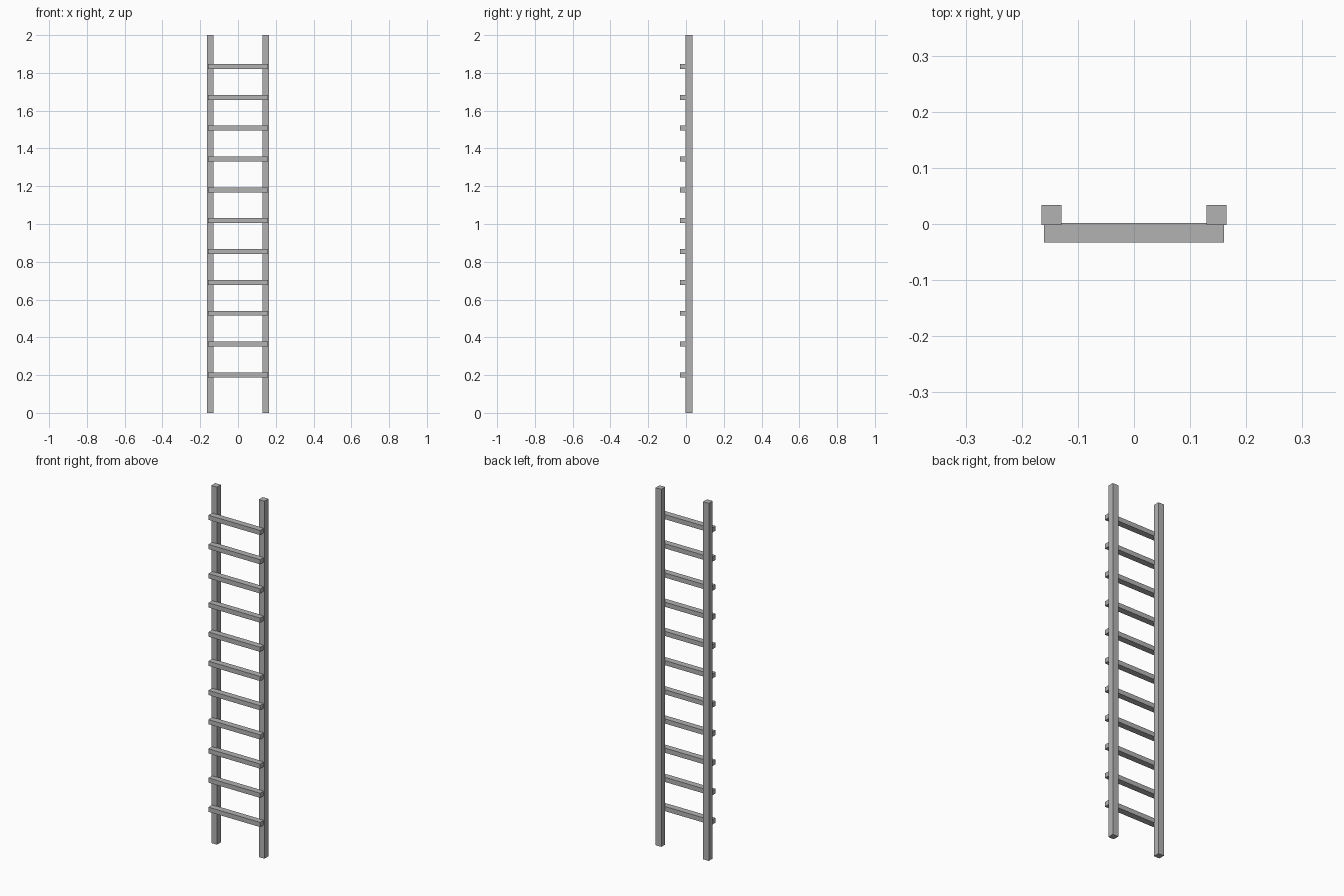
import bpy

default_cube = bpy.data.objects.get("Cube")
if default_cube:
    bpy.data.objects.remove(default_cube, do_unlink=True)

GREY = (0.45, 0.45, 0.45, 1)
grey = bpy.data.materials.new("plain grey")
grey.use_nodes = True
grey.diffuse_color = GREY
grey.node_tree.nodes["Principled BSDF"].inputs["Base Color"].default_value = GREY


def box(name, size, centre):
    """Add a flat-sided box with its size baked into the mesh."""
    bpy.ops.mesh.primitive_cube_add(size=1, location=centre)
    obj = bpy.context.object
    obj.name = name
    obj.scale = size
    bpy.ops.object.transform_apply(location=False, rotation=False, scale=True)
    obj.data.materials.append(grey)
    return obj


THICK = 0.035          # square section of the rails
HEIGHT = 2.0
RAIL_X = 0.147
RUNGS = 11
FIRST, LAST = 0.201, 1.834

# Upright rails
for side, sign in (("left", 1), ("right", -1)):
    box(f"{side}_rail", (THICK, THICK, HEIGHT), (sign * RAIL_X, 0.016, HEIGHT / 2))

# Rungs, set slightly into the front of the rails
for i in range(RUNGS):
    z = FIRST + (LAST - FIRST) * i / (RUNGS - 1)
    box(f"rung_{i + 1}", (0.32, THICK, 0.026), (0, -0.0155, z))
